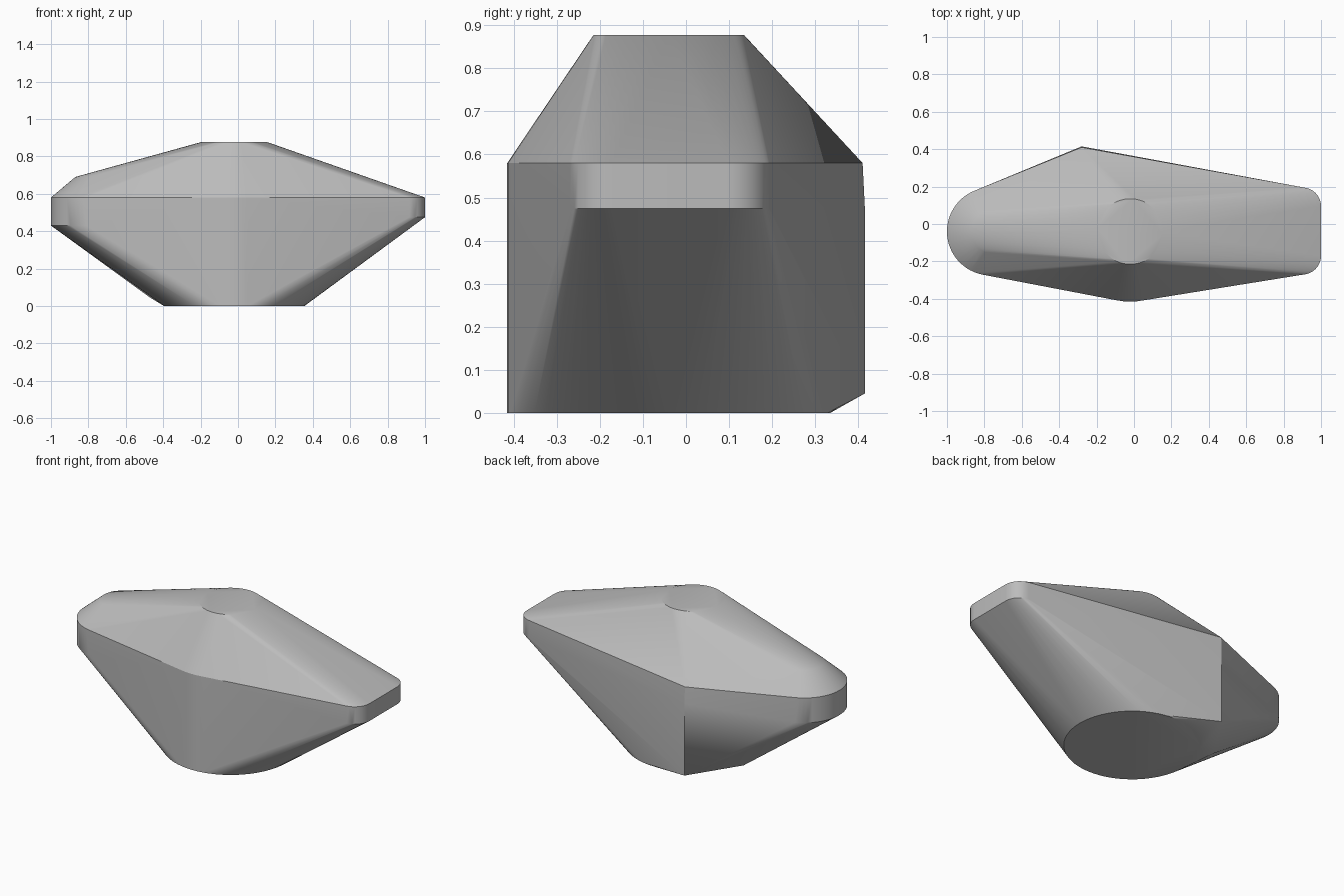
import bpy, bmesh, math

cube = bpy.data.objects.get("Cube")
if cube:
    bpy.data.objects.remove(cube, do_unlink=True)

grey = bpy.data.materials.new("stone_grey")
grey.use_nodes = True
colour = (0.5, 0.5, 0.5, 1)
grey.diffuse_color = colour
grey.node_tree.nodes["Principled BSDF"].inputs["Base Color"].default_value = colour

bm = bmesh.new()


def ring(x, y, radius, z, sides=64):
    """Circle of points that the skin is stretched over."""
    for i in range(sides):
        a = math.tau * i / sides
        bm.verts.new((x + radius * math.cos(a), y + radius * math.sin(a), z))


# Central column and its smaller crown
ring(-0.02, -0.04, 0.375, 0)
ring(-0.02, -0.04, 0.375, 0.58)
ring(-0.02, -0.04, 0.175, 0.877)

# Round end with a bevelled top
for radius, z in ((0.235, 0.43), (0.235, 0.58), (0.12, 0.69)):
    ring(-0.765 if radius > 0.2 else -0.75, -0.04, radius, z)

# Square end with rounded corners
for y in (-0.17, 0.095):
    for z in (0.475, 0.58):
        ring(0.9, y, 0.1, z, 40)

# Back corner and the tilted patch beneath it
for point in ((-0.28, 0.41, 0.58), (-0.28, 0.415, 0.48),
              (-0.28, 0.415, 0.045), (-0.47, 0.12, 0.045)):
    bm.verts.new(point)

# Stretch a convex skin over all the rings
hull = bmesh.ops.convex_hull(bm, input=bm.verts[:])
inner = {v for v in hull["geom_interior"] + hull["geom_unused"]
         if isinstance(v, bmesh.types.BMVert)}
bmesh.ops.delete(bm, geom=list(inner), context='VERTS')
bmesh.ops.dissolve_limit(bm, angle_limit=math.radians(0.3),
                         verts=bm.verts[:], edges=bm.edges[:])
bmesh.ops.recalc_face_normals(bm, faces=bm.faces[:])

mesh = bpy.data.meshes.new("faceted_stone")
bm.to_mesh(mesh)
bm.free()
mesh.materials.append(grey)
stone = bpy.data.objects.new("faceted_stone", mesh)
bpy.context.collection.objects.link(stone)

bpy.ops.object.select_all(action='DESELECT')
stone.select_set(True)
bpy.context.view_layer.objects.active = stone
bpy.ops.object.shade_smooth_by_angle(angle=math.radians(30))
